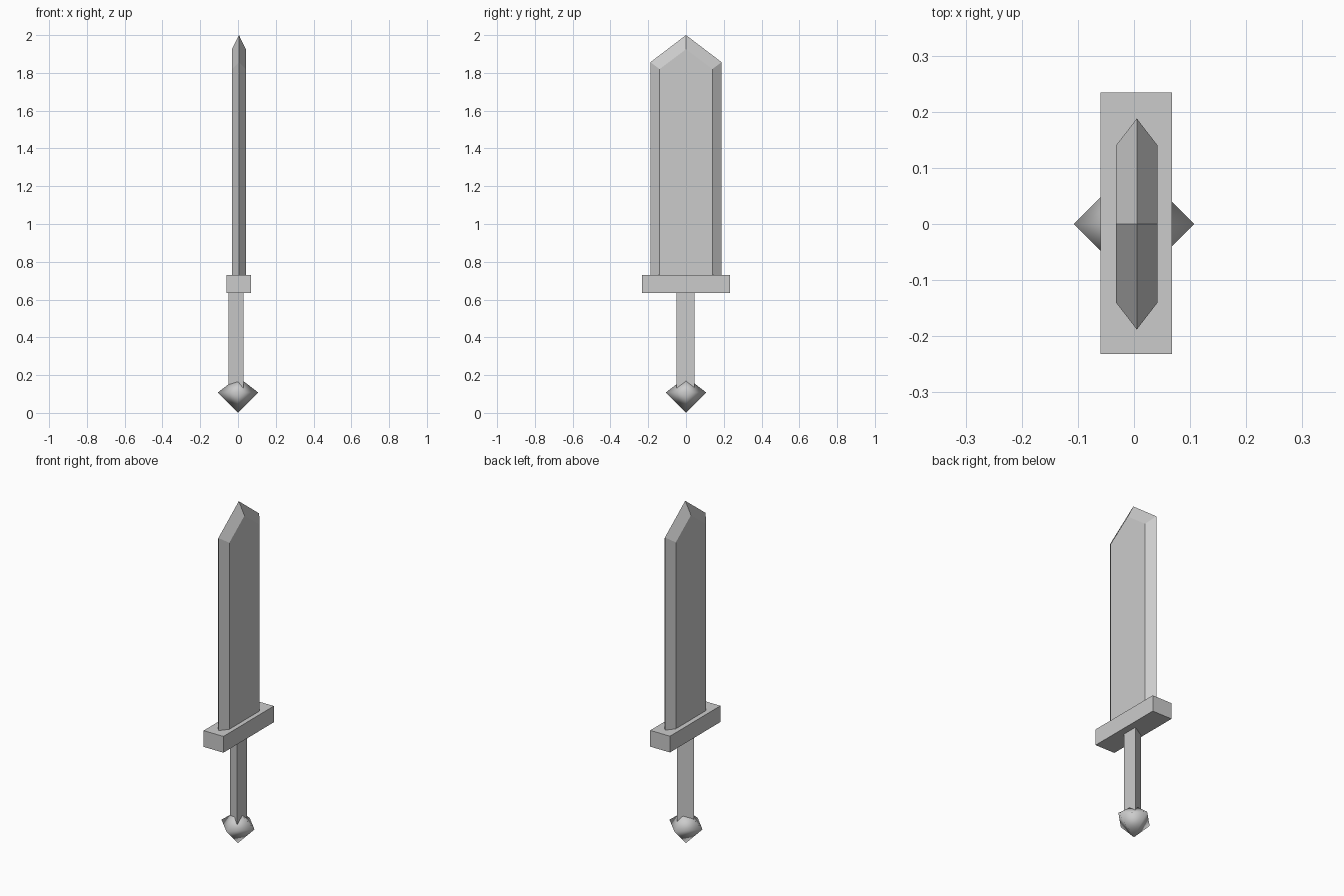
import bpy
import bmesh

default = bpy.data.objects.get("Cube")
if default:
    bpy.data.objects.remove(default, do_unlink=True)

# One plain grey for the whole sword
GREY = (0.6, 0.6, 0.6, 1.0)
grey = bpy.data.materials.new("plain_grey")
grey.use_nodes = True
grey.diffuse_color = GREY
grey.node_tree.nodes["Principled BSDF"].inputs["Base Color"].default_value = GREY


def finish(bm, name, location=(0, 0, 0), smooth=False):
    bmesh.ops.recalc_face_normals(bm, faces=bm.faces)
    for face in bm.faces:
        face.smooth = smooth
    mesh = bpy.data.meshes.new(name)
    bm.to_mesh(mesh)
    bm.free()
    mesh.materials.append(grey)
    obj = bpy.data.objects.new(name, mesh)
    obj.location = location
    bpy.context.collection.objects.link(obj)
    return obj


def prism(name, outline, bottom, top):
    bm = bmesh.new()
    base = bm.faces.new([bm.verts.new((x, y, bottom)) for x, y in outline])
    grown = bmesh.ops.extrude_face_region(bm, geom=[base], use_keep_orig=True)
    moved = [v for v in grown["geom"] if isinstance(v, bmesh.types.BMVert)]
    bmesh.ops.translate(bm, verts=moved, vec=(0, 0, top - bottom))
    return finish(bm, name)


# Blade: one quarter with flat, bevel and pointed tip, mirrored both ways
thick, flat, wide, base = 0.037, 0.14, 0.188, 0.725
bm = bmesh.new()
v = bm.verts.new
flat_mid, flat_low, edge_low, core = (v((thick, 0, base)), v((thick, flat, base)),
                                      v((0, wide, base)), v((0, 0, base)))
flat_peak, flat_top = v((thick, 0, 1.925)), v((thick, flat, 1.82))
edge_top, tip = v((0, wide, 1.857)), v((0, 0, 2))
for corners in ((flat_mid, flat_low, flat_top, flat_peak),
                (flat_low, edge_low, edge_top, flat_top),
                (flat_top, edge_top, tip, flat_peak),
                (core, edge_low, flat_low, flat_mid)):
    bm.faces.new(corners)
blade = finish(bm, "blade", (0.005, 0, 0))
mirror = blade.modifiers.new("mirror", 'MIRROR')
mirror.use_axis = (True, True, False)

# Guard: a plain bar across the blade
prism("guard", [(-0.06, -0.232), (0.068, -0.232), (0.068, 0.234), (-0.06, 0.234)],
      0.635, 0.73)

# Grip: a three-sided bar
prism("grip", [(0.028, -0.049), (0.028, 0.045), (-0.051, -0.002)], 0.11, 0.64)

# Pommel: a softly shaded diamond
bm = bmesh.new()
radius, middle = 0.107, 0.108
ring = [bm.verts.new((x * radius, y * radius, middle))
        for x, y in ((1, 0), (0, 1), (-1, 0), (0, -1))]
for end in (bm.verts.new((0, 0, 0)), bm.verts.new((0, 0, 0.19))):
    for i in range(4):
        bm.faces.new((ring[i], ring[(i + 1) % 4], end))
finish(bm, "pommel", smooth=True)
